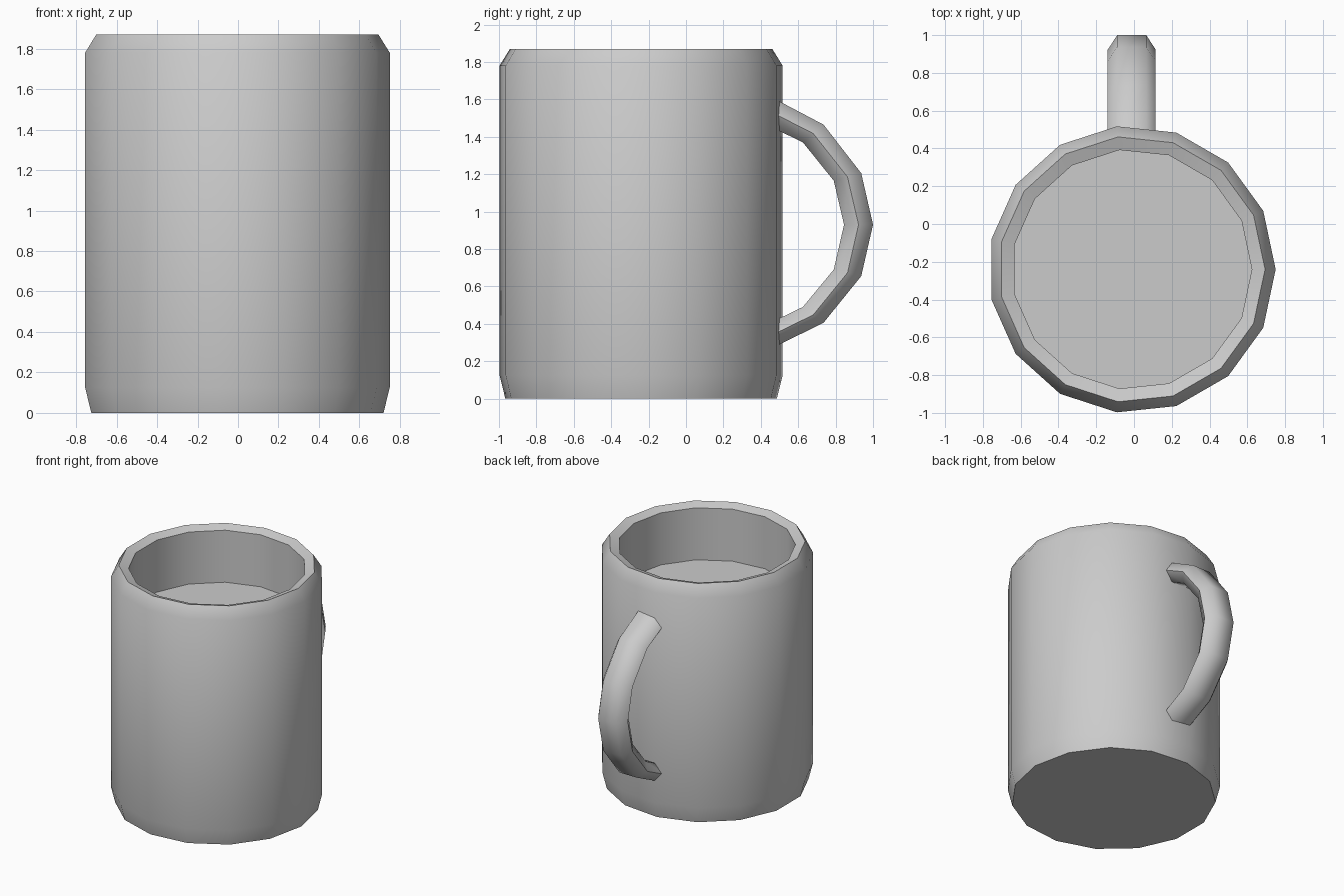
import bpy, bmesh
from math import cos, sin, pi, radians

if "Cube" in bpy.data.objects:
    bpy.data.objects.remove(bpy.data.objects["Cube"])

CX, CY, SIDES = -0.011, -0.24, 15


def make_object(name, bm, angle):
    bmesh.ops.recalc_face_normals(bm, faces=bm.faces)
    mesh = bpy.data.meshes.new(name)
    bm.to_mesh(mesh)
    bm.free()
    obj = bpy.data.objects.new(name, mesh)
    bpy.context.collection.objects.link(obj)
    bpy.ops.object.select_all(action='DESELECT')
    obj.select_set(True)
    bpy.context.view_layer.objects.active = obj
    bpy.ops.object.shade_smooth_by_angle(angle=radians(angle))
    return obj


def skin(name, rings, angle):
    """Bridge closed rings of points and cap both ends."""
    bm = bmesh.new()
    loops = [[bm.verts.new(p) for p in ring] for ring in rings]
    n = len(loops[0])
    for a, b in zip(loops, loops[1:]):
        for i in range(n):
            j = (i + 1) % n
            bm.faces.new((a[i], a[j], b[j], b[i]))
    bm.faces.new(loops[0])
    bm.faces.new(loops[-1])
    return make_object(name, bm, angle)


# Cup: base, wall, bevelled rim, inner wall, inside surface (radius, height)
profile = [(0.73, 0), (0.761, 0.125), (0.761, 1.78), (0.705, 1.87),
           (0.635, 1.845), (0.635, 1.435)]
skin("cup_body", [[(CX + r * cos(2 * pi * i / SIDES),
                    CY + r * sin(2 * pi * i / SIDES), z)
                   for i in range(SIDES)] for r, z in profile], 60)

# Handle: flattened hexagonal section between outer and inner paths (y, z)
outer = [(0.46, 1.61), (0.735, 1.465), (0.937, 1.205), (1.0, 0.93),
         (0.937, 0.655), (0.735, 0.405), (0.46, 0.27)]
inner = [(0.46, 1.45), (0.625, 1.37), (0.79, 1.165), (0.845, 0.93),
         (0.79, 0.69), (0.625, 0.49), (0.46, 0.41)]
section = [(-0.127, 0.5), (-0.077, 1), (0.077, 1),
           (0.127, 0.5), (0.077, 0), (-0.077, 0)]
skin("handle", [[(-0.012 + x, i[0] + t * (o[0] - i[0]), i[1] + t * (o[1] - i[1]))
                 for x, t in section] for o, i in zip(outer, inner)], 65)
